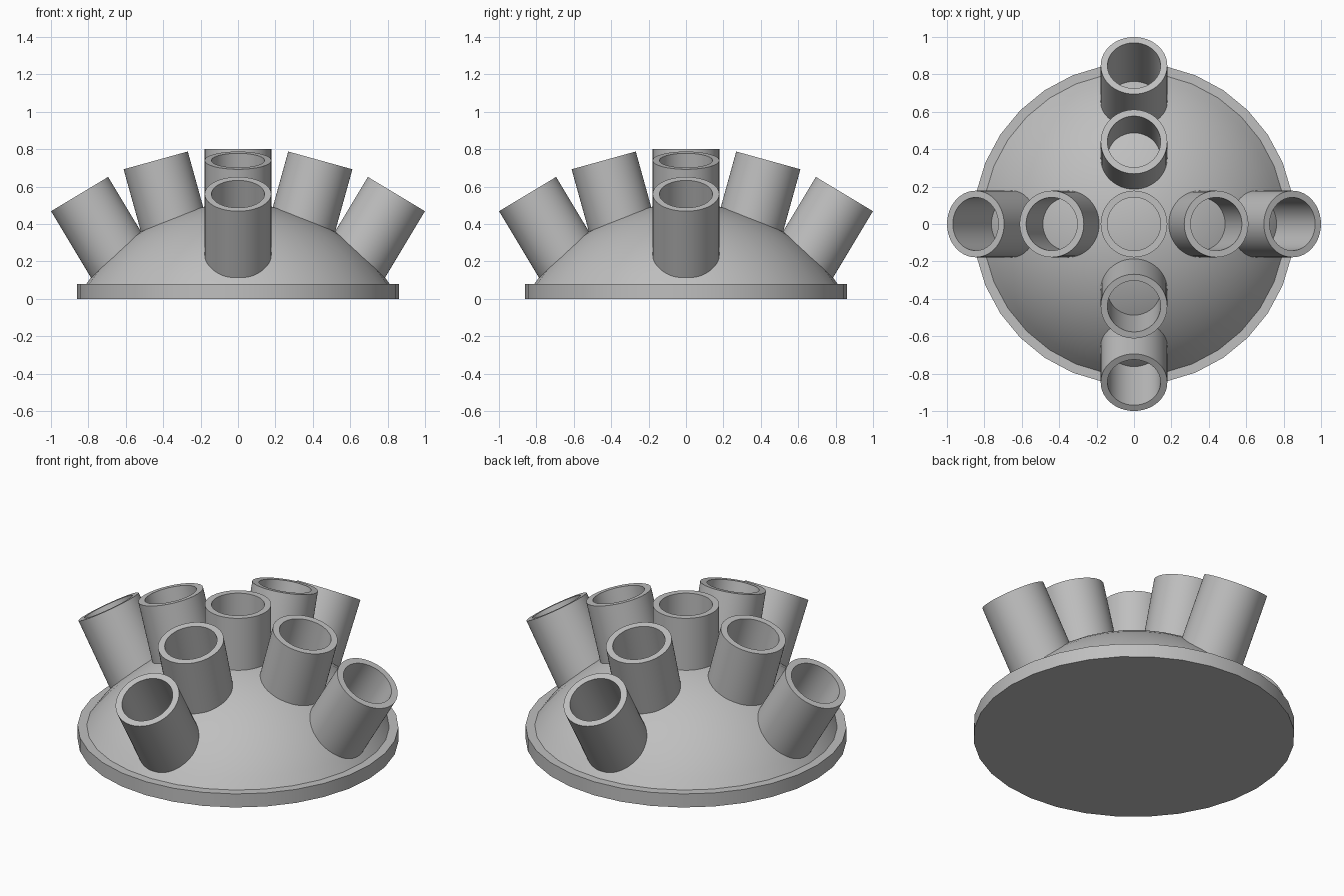
import bpy, bmesh, math
from mathutils import Matrix, Vector

if "Cube" in bpy.data.objects:
    bpy.data.objects.remove(bpy.data.objects["Cube"], do_unlink=True)

grey = bpy.data.materials.new("plain_grey")
grey.use_nodes = True
colour = (0.52, 0.52, 0.52, 1)
grey.diffuse_color = colour
grey.node_tree.nodes["Principled BSDF"].inputs["Base Color"].default_value = colour


def lathe(name, profile, sides, closed=False):
    """Spin a list of (radius, height) points around z."""
    bm = bmesh.new()
    verts = [bm.verts.new((r, 0, z)) for r, z in profile]
    pairs = list(zip(verts, verts[1:]))
    if closed:
        pairs.append((verts[-1], verts[0]))
    edges = [bm.edges.new(p) for p in pairs]
    bmesh.ops.spin(bm, geom=verts + edges, cent=(0, 0, 0), axis=(0, 0, 1),
                   angle=math.tau, steps=sides, use_duplicate=False)
    bmesh.ops.remove_doubles(bm, verts=bm.verts, dist=0.0005)
    bmesh.ops.recalc_face_normals(bm, faces=bm.faces)
    mesh = bpy.data.meshes.new(name)
    bm.to_mesh(mesh)
    bm.free()
    mesh.materials.append(grey)
    obj = bpy.data.objects.new(name, mesh)
    bpy.context.collection.objects.link(obj)
    bpy.ops.object.select_all(action="DESELECT")
    obj.select_set(True)
    bpy.context.view_layer.objects.active = obj
    bpy.ops.object.shade_smooth_by_angle(angle=math.radians(30))
    return obj


# Flat base disc
lathe("base_disc", [(0, 0), (0.86, 0), (0.86, 0.08), (0, 0.08)], 32)

# Shallow dome: a cap of a large sphere
R, centre_z, rings = 0.98, -0.47, 12
rim = math.acos((0.07 - centre_z) / R)
arc = [(R * math.sin(rim * i / rings), centre_z + R * math.cos(rim * i / rings))
       for i in range(rings + 1)]
lathe("dome", arc + [(0, 0.07)], 32)


# Open tubes sunk into the dome, with the dome as their floor
def tube(name, top, tilt, turn, length):
    outer, inner = 0.178, 0.142
    obj = lathe(name, [(inner, -length), (outer, -length), (outer, 0), (inner, 0)],
                64, closed=True)
    obj.matrix_world = (Matrix.Rotation(turn, 4, "Z") @ Matrix.Translation(Vector(top))
                        @ Matrix.Rotation(math.radians(tilt), 4, "Y"))


tube("centre_tube", (0, 0, 0.8), 0, 0, 0.5)
for i, side in enumerate(("left", "back", "right", "front")):
    turn = i * math.pi / 2
    tube("inner_tube_" + side, (0.44, 0, 0.74), 15.5, turn, 0.5)
    tube("outer_tube_" + side, (0.847, 0, 0.56), 31, turn, 0.5)
